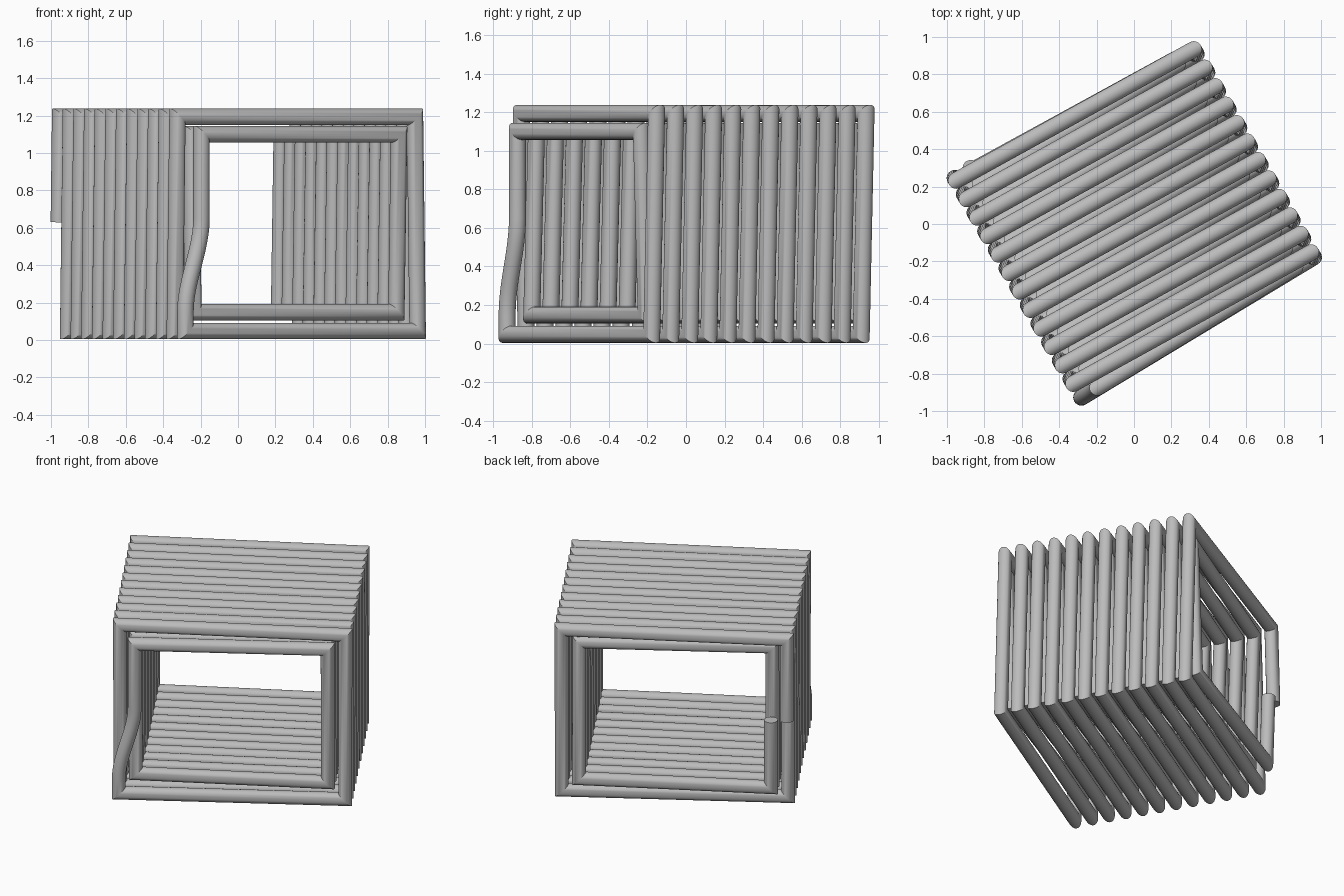
import bpy, bmesh, math
from mathutils import Vector

cube = bpy.data.objects.get("Cube")
if cube:
    bpy.data.objects.remove(cube)

RADIUS = 0.044
SIDES = 24
STEP = 0.0285            # advance along the axis per side of the winding
TURNS = 12
ACROSS = Vector((math.cos(math.radians(30)), 0.5, 0))
AXIS = Vector((0.5, -math.cos(math.radians(30)), 0))


def place(u, a, z):
    return ACROSS * u + AXIS * a + Vector((0, 0, z))


def corners(left, right, bottom, top):
    """Corners in winding order, starting at the top left."""
    return [(left, top), (right, top), (right, bottom), (left, bottom)]


def winding(loop, start, step):
    points = []
    for k in range(4 * TURNS):
        u, z = loop[k % 4]
        points.append(place(u, start + step * k, z))
    return points


def sweep(name, points, radius, material):
    """Round tube along a path with mitred corners and flat ends."""
    bm = bmesh.new()
    dirs = [(q - p).normalized() for p, q in zip(points, points[1:])]
    side = dirs[0].orthogonal().normalized()
    other = dirs[0].cross(side)
    ring = []
    for i in range(SIDES):
        t = math.tau * i / SIDES
        ring.append(bm.verts.new(points[0] + radius * (side * math.cos(t) + other * math.sin(t))))
    bm.faces.new(ring)
    for i, d in enumerate(dirs):
        end = points[i + 1]
        normal = (d + dirs[i + 1]).normalized() if i + 1 < len(dirs) else d
        # Slide the ring along the segment onto the mitre plane
        new = [bm.verts.new(v.co + d * ((end - v.co).dot(normal) / d.dot(normal))) for v in ring]
        for j in range(SIDES):
            k = (j + 1) % SIDES
            bm.faces.new((ring[j], ring[k], new[k], new[j]))
        ring = new
    bm.faces.new(ring)
    bmesh.ops.recalc_face_normals(bm, faces=bm.faces)
    mesh = bpy.data.meshes.new(name)
    bm.to_mesh(mesh)
    bm.free()
    mesh.materials.append(material)
    obj = bpy.data.objects.new(name, mesh)
    bpy.context.collection.objects.link(obj)
    bpy.ops.object.select_all(action='DESELECT')
    obj.select_set(True)
    bpy.context.view_layer.objects.active = obj
    bpy.ops.object.shade_smooth_by_angle(angle=math.radians(30))
    return obj


grey = bpy.data.materials.new("plain_grey")
grey.use_nodes = True
colour = (0.5, 0.5, 0.5, 1)
grey.diffuse_color = colour
grey.node_tree.nodes["Principled BSDF"].inputs["Base Color"].default_value = colour

# Outer layer winds from back to front, inner layer returns to the back
outer = winding(corners(-0.707, 0.743, 0.048, 1.193), -0.677, STEP)
inner = winding(corners(-0.606, 0.630, 0.148, 1.100), 0.659, -STEP)

# Both leads are cut off at mid height on the left side
lead_in = place(-0.707, -0.677 - STEP / 2, 0.63)
lead_out = place(-0.606, 0.659 - STEP * (4 * TURNS - 0.5), 0.63)

# S-shaped crossover between the two layers
crossover = []
for i in range(13):
    t = i / 12
    point = outer[-1].lerp(inner[0], t * t * (3 - 2 * t))
    point.z = 0.15 + 0.5 * t
    crossover.append(point)

sweep("wound_coil", [lead_in] + outer + crossover + inner + [lead_out], RADIUS, grey)
